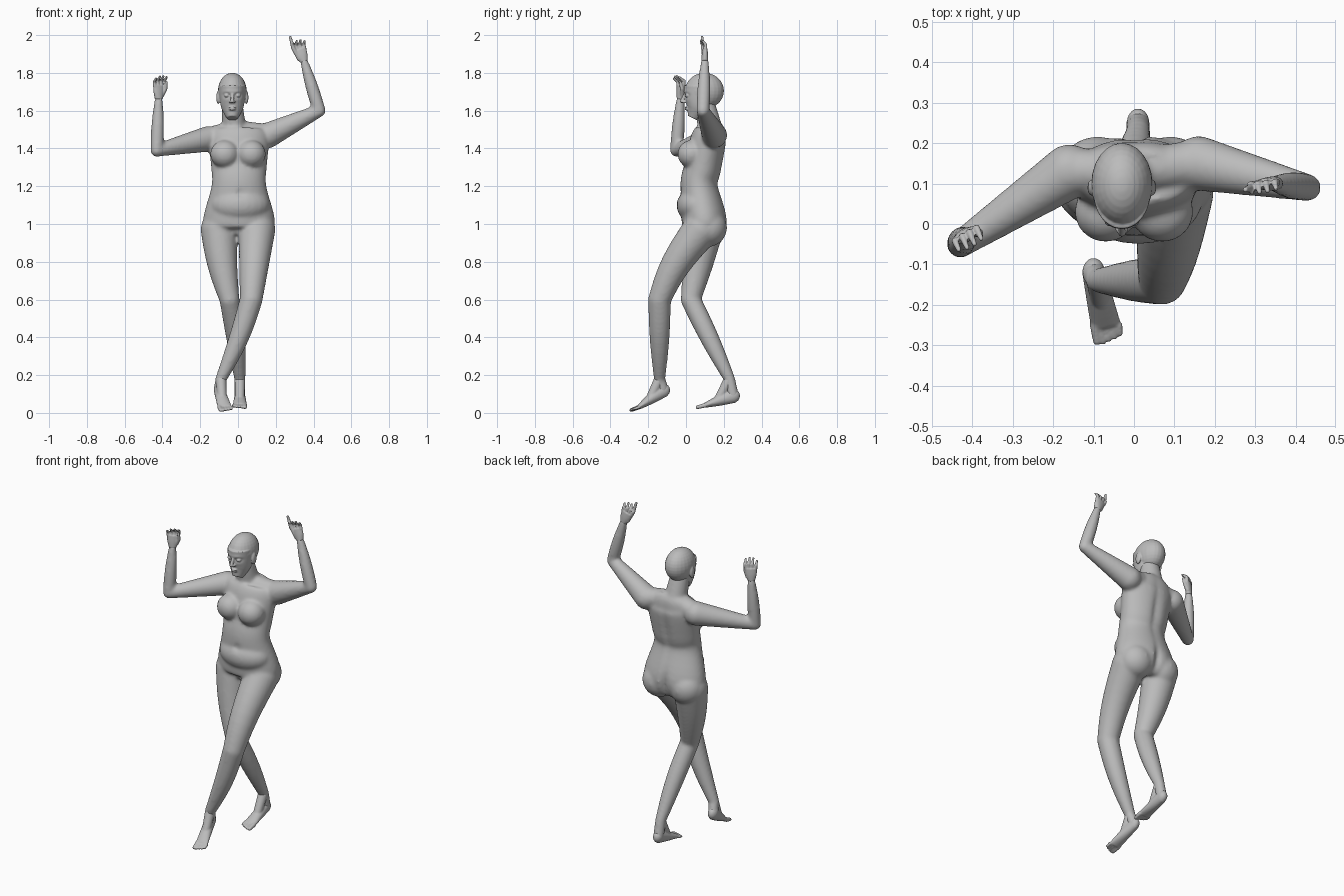
import bpy, bmesh, math
from mathutils import Vector, Matrix

default_cube = bpy.data.objects.get("Cube")
if default_cube:
    bpy.data.objects.remove(default_cube)

skin = bpy.data.materials.new("plain_grey")
skin.use_nodes = True
grey = (0.5, 0.5, 0.5, 1)
skin.diffuse_color = grey
skin.node_tree.nodes["Principled BSDF"].inputs["Base Color"].default_value = grey

SIDEWAYS = Vector((1, 0, 0))
BACKWARD = Vector((0, 1, 0))
STRAIGHT = Vector((0, 0, 0))


def catmull(before, start, end, after, t):
    linear = end - start
    slope_in, slope_out = (end - before) / 2, (after - start) / 2
    bend = (1 - t) * (slope_in - linear) - t * (slope_out - linear)
    return start + t * linear + t * (1 - t) * bend


def refine(sections, steps):
    """Smoothly interpolate sections of (centre, half width, half depth)."""
    rows = [(*centre, width, depth) for centre, width, depth in sections]
    padded = [rows[0], *rows, rows[-1]]
    fine = []
    for group in zip(padded, padded[1:], padded[2:], padded[3:]):
        for step in range(steps):
            fine.append([catmull(*values, step / steps) for values in zip(*group)])
    return fine + [list(rows[-1])]


def loft(mesh, sections, reference=SIDEWAYS, sides=24, steps=6):
    """Closed tube through elliptical sections, width measured along reference."""
    rows = refine(sections, steps)
    centres = [Vector(row[:3]) for row in rows]
    rings = []
    for index, (centre, row) in enumerate(zip(centres, rows)):
        ahead = centres[min(index + 1, len(centres) - 1)]
        behind = centres[max(index - 1, 0)]
        along = (ahead - behind).normalized()
        across = (reference - along * reference.dot(along)).normalized()
        outward = along.cross(across)
        width, depth = row[3:]
        angles = [math.tau * side / sides for side in range(sides)]
        rings.append([mesh.verts.new(centre + across * width * math.cos(angle) + outward * depth * math.sin(angle))
                      for angle in angles])
    for lower, upper in zip(rings, rings[1:]):
        for side in range(sides):
            following = (side + 1) % sides
            mesh.faces.new((lower[side], lower[following], upper[following], upper[side]))
    mesh.faces.new(rings[0])
    mesh.faces.new(rings[-1])


def ball(mesh, centre, radii):
    placement = Matrix.Translation(centre) @ Matrix.Diagonal((*radii, 1))
    bmesh.ops.create_uvsphere(mesh, u_segments=24, v_segments=16, radius=1, matrix=placement)


def limb(mesh, start, end, first, last, bulge=0, bow=STRAIGHT, reference=SIDEWAYS):
    """Tapered round segment with ball ends, swelling and bowing at its middle."""
    sections = []
    for step in range(9):
        t = step / 8
        middle = math.sin(math.pi * t)
        radius = first + (last - first) * t + bulge * middle
        sections.append((start.lerp(end, t) + bow * middle, radius, radius))
    loft(mesh, sections, reference, steps=1)
    ball(mesh, start, (first,) * 3)
    ball(mesh, end, (last,) * 3)


def sculpt(mesh, centre, size, amount):
    """Soft push along y, fading out around the centre."""
    for vert in mesh.verts:
        distance = sum(((here - there) / reach) ** 2 for here, there, reach in zip(vert.co, centre, size))
        vert.co.y += amount * math.exp(-distance)


def finish(mesh, name, voxel, relax):
    """Blend the overlapping pieces into one skin."""
    bmesh.ops.recalc_face_normals(mesh, faces=mesh.faces)
    data = bpy.data.meshes.new(name)
    mesh.to_mesh(data)
    mesh.free()
    data.materials.append(skin)
    part = bpy.data.objects.new(name, data)
    bpy.context.collection.objects.link(part)
    blend = part.modifiers.new("blend", "REMESH")
    blend.mode = "VOXEL"
    blend.voxel_size = voxel
    blend.use_smooth_shade = True
    smooth = part.modifiers.new("relax", "SMOOTH")
    smooth.iterations = relax


# Joints of the pose
right_shoulder, left_shoulder = Vector((-.16, .13, 1.45)), Vector((.16, .15, 1.47))
right_elbow, left_elbow = Vector((-.43, -.05, 1.39)), Vector((.43, .09, 1.6))
right_wrist, left_wrist = Vector((-.42, -.03, 1.66)), Vector((.35, .1, 1.86))
right_hip, left_hip = Vector((-.1, .1, .97)), Vector((.1, .08, .97))
right_knee, left_knee = Vector((-.045, .025, .6)), Vector((.07, -.14, .6))
right_ankle, left_ankle = Vector((.01, .23, .18)), Vector((-.09, -.14, .18))
right_heel, left_heel = Vector((.01, .25, .09)), Vector((-.1, -.12, .12))
right_ball, left_ball = Vector((.01, .1, .04)), Vector((-.07, -.25, .03))

# Torso, neck, bust, belly and seat
body = bmesh.new()
torso = ((.09, .93, .1, .07), (.1, 1, .19, .12), (.07, 1.2, .145, .1), (.09, 1.3, .147, .1),
         (.12, 1.45, .16, .095), (.135, 1.5, .14, .07), (.13, 1.53, .08, .05))
loft(body, [(Vector((.005, y, z)), width, depth) for y, z, width, depth in torso], sides=40)
neck_base, neck_top = Vector((-.02, .13, 1.5)), Vector((-.03, .1, 1.63))
limb(body, neck_base, neck_top, .065, .055)
ball(body, (.01, .06, 1.1), (.16, .11, .1))
for side in (-1, 1):
    ball(body, (side * .07, .03, 1.37), (.077, .075, .074))
    ball(body, (side * .09, .12, .98), (.1, .097, .1))
    limb(body, neck_base, left_shoulder if side > 0 else right_shoulder, .05, .06)
sculpt(body, (.01, -.05, 1.16), (.015, .05, .012), .015)
sculpt(body, (0, .2, 1.3), (.02, .05, .15), -.015)
sculpt(body, (0, .23, .98), (.02, .08, .08), -.03)

# Arms and legs
for shoulder, elbow, wrist in ((right_shoulder, right_elbow, right_wrist), (left_shoulder, left_elbow, left_wrist)):
    limb(body, shoulder, elbow, .068, .034, reference=BACKWARD)
    limb(body, elbow, wrist, .034, .021, bulge=.006, reference=BACKWARD)
limb(body, left_hip, left_knee, .098, .06, bow=BACKWARD * -.025)
limb(body, left_knee, left_ankle, .06, .03, bulge=.007, bow=SIDEWAYS * .012)
limb(body, right_hip, right_knee, .098, .053, bulge=.004, bow=SIDEWAYS * -.01)
limb(body, right_knee, right_ankle, .053, .03, bulge=.008, bow=SIDEWAYS * .006)
for ankle, heel in ((left_ankle, left_heel), (right_ankle, right_heel)):
    limb(body, ankle, heel, .03, .03)
finish(body, "body", .009, 8)

# Head with face and ears
head = bmesh.new()
middle = -.03
ball(head, (middle, .098, 1.705), (.076, .103, .095))
face = ((.076, 1.73, .07, .088), (.072, 1.66, .066, .08), (.06, 1.61, .056, .06), (.037, 1.56, .028, .03))
loft(head, [(Vector((middle, y, z)), width, depth) for y, z, width, depth in face], sides=64, steps=20)
for side in (-1, 1):
    eye = middle + side * .03
    sculpt(head, (eye, -.01, 1.68), (.017, .05, .012), .015)
    sculpt(head, (eye, -.01, 1.7), (.025, .05, .01), -.004)
    ball(head, (eye, .008, 1.68), (.014, .014, .01))
    ball(head, (middle + side * .075, .09, 1.67), (.01, .02, .035))
    ball(head, (middle + side * .009, -.01, 1.646), (.008, .012, .007))
bridge, nose_tip = Vector((middle, 0, 1.7)), Vector((middle, -.022, 1.65))
limb(head, bridge, nose_tip, .007, .01)
for height in (1.607, 1.617):
    ball(head, (middle, .004, height), (.02, .012, .005))
finish(head, "head", .004, 3)


# Hands: palm, four curled fingers and a thumb
def hand(name, wrist, knuckles, across, curl, thumb_tip):
    mesh = bmesh.new()
    across.normalize()
    loft(mesh, [(wrist, .021, .018), (wrist.lerp(knuckles, .5), .032, .017), (knuckles, .036, .013)], across)
    reach = (knuckles - wrist).normalized() * .05
    for finger, length in enumerate((.9, 1, .95, .75)):
        spread = across * (.027 - .018 * finger)
        root = knuckles + spread - reach * .1
        joint = root + reach * length * .6 + spread * .15
        tip = joint + (reach * .3 + curl) * length
        limb(mesh, root, joint, .01, .0085, reference=across)
        limb(mesh, joint, tip, .0085, .006, reference=across)
    thumb_root = wrist.lerp(knuckles, .3) + across * .018
    thumb_joint = thumb_root.lerp(thumb_tip, .5) + across * .008
    limb(mesh, thumb_root, thumb_joint, .013, .011, reference=BACKWARD)
    limb(mesh, thumb_joint, thumb_tip, .011, .007, reference=BACKWARD)
    finish(mesh, name, .0035, 2)


hand("right_hand", right_wrist, Vector((-.417, -.027, 1.735)), Vector((.85, .5, 0)),
     Vector((.012, -.03, .008)), Vector((-.38, -.03, 1.75)))
hand("left_hand", left_wrist, Vector((.325, .1, 1.925)), Vector((-.95, -.1, -.3)),
     Vector((.01, -.02, .01)), Vector((.276, .085, 1.99)))


# Feet: heel to ball, instep, then toes with the big toe on the inner side
def foot(name, ankle, heel, ball_of_foot, toe_step, inner):
    mesh = bmesh.new()
    loft(mesh, [(heel, .028, .038), (heel.lerp(ball_of_foot, .5), .033, .028), (ball_of_foot, .038, .013)])
    ball(mesh, heel, (.028, .036, .036))
    limb(mesh, ankle, heel.lerp(ball_of_foot, .55), .028, .024)
    for toe, length in enumerate((1, 1.05, .9, .75, .55)):
        radius = .009 if toe else .0125
        root = ball_of_foot + SIDEWAYS * inner * (.027 - .015 * toe)
        limb(mesh, root, root + toe_step * length, radius, radius * .8)
    finish(mesh, name, .0045, 3)


foot("left_foot", left_ankle, left_heel, left_ball, Vector((.005, -.04, -.015)), -1)
foot("right_foot", right_ankle, right_heel, right_ball, Vector((0, -.04, -.01)), 1)
